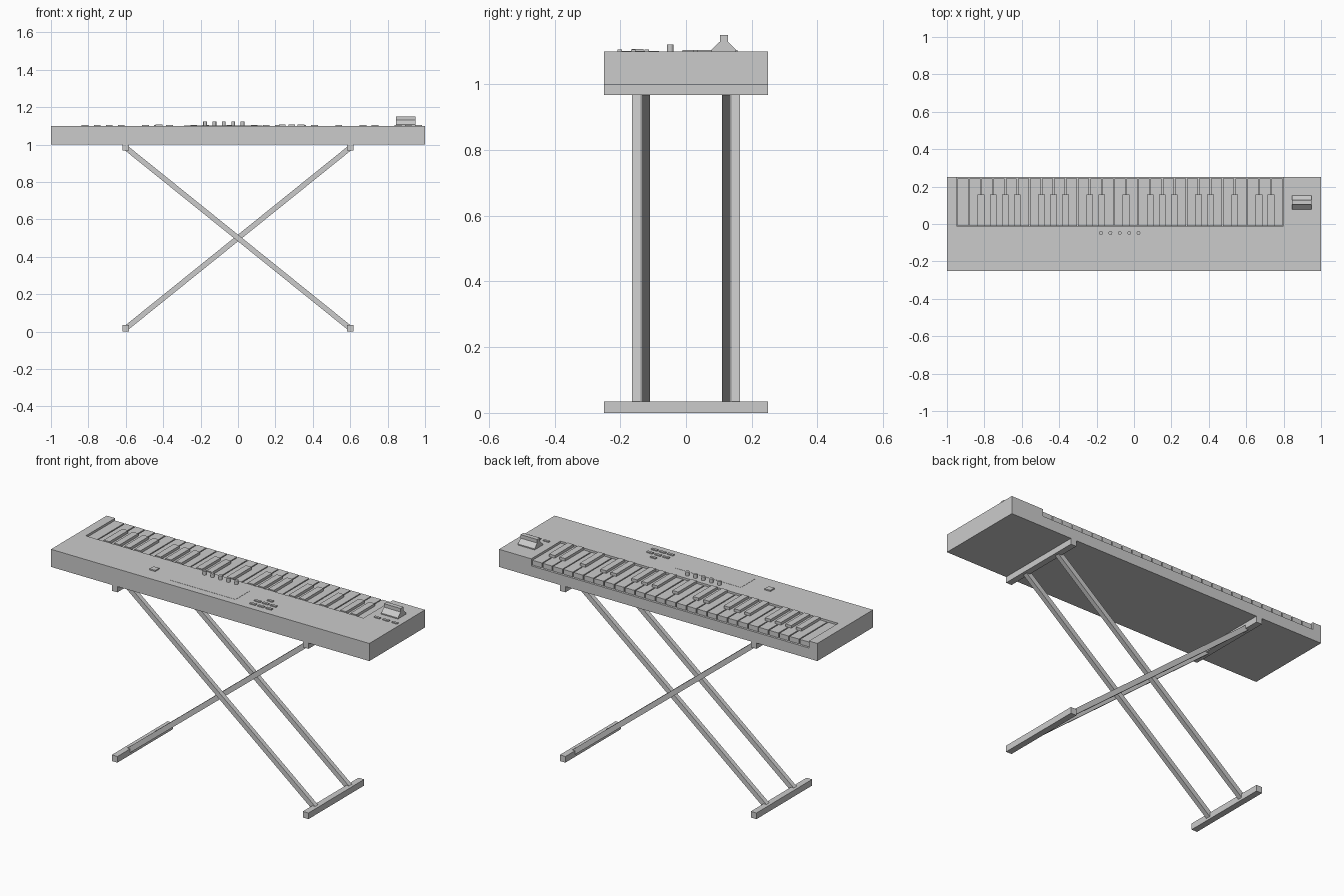
import bpy, bmesh
from math import atan2, hypot
from mathutils import Matrix, Vector

cube = bpy.data.objects.get("Cube")
if cube:
    bpy.data.objects.remove(cube, do_unlink=True)

grey = bpy.data.materials.new("plain grey")
grey.use_nodes = True
GREY = (0.6, 0.6, 0.6, 1)
grey.diffuse_color = GREY
grey.node_tree.nodes["Principled BSDF"].inputs["Base Color"].default_value = GREY


def finish(name, bm):
    bmesh.ops.recalc_face_normals(bm, faces=bm.faces)
    mesh = bpy.data.meshes.new(name)
    bm.to_mesh(mesh)
    bm.free()
    mesh.materials.append(grey)
    obj = bpy.data.objects.new(name, mesh)
    bpy.context.collection.objects.link(obj)
    return obj


def box(name, x, y, z):
    """Box from (low, high) pairs."""
    bm = bmesh.new()
    size = Vector((x[1] - x[0], y[1] - y[0], z[1] - z[0]))
    mid = Vector((x[0] + x[1], y[0] + y[1], z[0] + z[1])) / 2
    bmesh.ops.create_cube(bm, size=1, matrix=Matrix.Translation(mid) @ Matrix.Diagonal(size).to_4x4())
    return finish(name, bm)


def pad(name, x, y, w, d, top):
    """Small button standing on the top panel."""
    return box(name, (x - w / 2, x + w / 2), (y - d / 2, y + d / 2), (TOP - 0.005, top))


# Main dimensions
TOP, BOTTOM, FLOOR = 1.1, 1.0, 1.06
KEY_LEFT, KEY_RIGHT, KEY_FRONT = -0.947, 0.797, -0.013
COUNT = 27
PITCH = (KEY_RIGHT - KEY_LEFT) / COUNT

# Case with a key bed open towards the back
case = box("case", (-1, 1), (-0.25, 0.25), (BOTTOM, TOP))
cutter = box("key_bed_cutter", (KEY_LEFT, KEY_RIGHT), (KEY_FRONT, 0.4), (FLOOR, 1.3))
cutter.hide_render = True
cut = case.modifiers.new("key_bed", 'BOOLEAN')
cut.operation = 'DIFFERENCE'
cut.solver = 'EXACT'
cut.object = cutter
bpy.context.view_layer.objects.active = case
bpy.ops.object.modifier_apply(modifier=cut.name)
bpy.data.objects.remove(cutter, do_unlink=True)

# Long keys
for i in range(COUNT):
    x = KEY_LEFT + i * PITCH
    box(f"long_key_{i + 1}", (x + 0.003, x + PITCH - 0.003),
        (KEY_FRONT + 0.002, 0.243), (FLOOR + 0.003, 1.09))

# Short keys stand over the joints between long keys
for i in (2, 3, 4, 5, 7, 8, 9, 11, 12, 14, 16, 17, 18, 20, 21, 23, 25, 26):
    x = KEY_LEFT + i * PITCH
    box(f"short_key_{i}", (x - 0.018, x + 0.018),
        (KEY_FRONT + 0.002, 0.157), (FLOOR + 0.01, 1.105))

# Control panel: display, buttons and knobs
box("display", (-0.288, 0.13), (-0.207, -0.082), (TOP - 0.005, TOP + 0.001))
pad("square_button", -0.422, -0.147, 0.036, 0.036, 1.107)
pad("upper_button", 0.288, -0.12, 0.034, 0.014, 1.106)
for i in range(3):
    x = 0.237 + i * 0.05
    for y in (-0.16, -0.202):
        pad("panel_button", x, y, 0.036, 0.014, 1.106)
    pad("wheel_button", 0.855 + i * 0.055, 0.03, 0.036, 0.014, 1.105)

for i in range(5):
    bm = bmesh.new()
    bmesh.ops.create_cone(bm, cap_ends=True, segments=16, radius1=0.01, radius2=0.01, depth=0.03,
                          matrix=Matrix.Translation((-0.176 + i * 0.05, -0.048, 1.107)))
    knob = finish(f"knob_{i + 1}", bm)
    for o in bpy.context.selected_objects:
        o.select_set(False)
    knob.select_set(True)
    bpy.context.view_layer.objects.active = knob
    bpy.ops.object.shade_smooth_by_angle()

# Pitch lever: a stepped profile swept along x
profile = [(0.078, 1.095), (0.078, 1.106), (0.103, 1.13), (0.103, 1.15),
           (0.128, 1.15), (0.128, 1.13), (0.152, 1.106), (0.152, 1.095)]
bm = bmesh.new()
face = bm.faces.new([bm.verts.new((0.845, y, z)) for y, z in profile])
swept = bmesh.ops.extrude_face_region(bm, geom=[face])["geom"]
bmesh.ops.translate(bm, vec=(0.105, 0, 0), verts=[g for g in swept if isinstance(g, bmesh.types.BMVert)])
finish("pitch_lever", bm)

# Stand: cross bars at floor and under the case
for side, sx in (("right", -0.6), ("left", 0.6)):
    for level, z in (("lower", (0, 0.035)), ("upper", (0.967, BOTTOM))):
        box(f"{level}_bar_{side}", (sx - 0.0175, sx + 0.0175), (-0.25, 0.25), z)


# Crossed legs, outer pair one way and inner pair the other
def leg(name, y, slope):
    run, rise = 1.2, 0.966
    bm = bmesh.new()
    turn = Matrix.Rotation(-slope * atan2(rise, run), 4, 'Y')
    bmesh.ops.create_cube(bm, size=1, matrix=Matrix.Translation((0, y, 0.5)) @ turn
                          @ Matrix.Diagonal((hypot(run, rise), 0.026, 0.028, 1)))
    finish(name, bm)


for side, s in (("front", -1), ("back", 1)):
    leg(f"outer_leg_{side}", s * 0.152, -1)
    leg(f"inner_leg_{side}", s * 0.123, 1)
